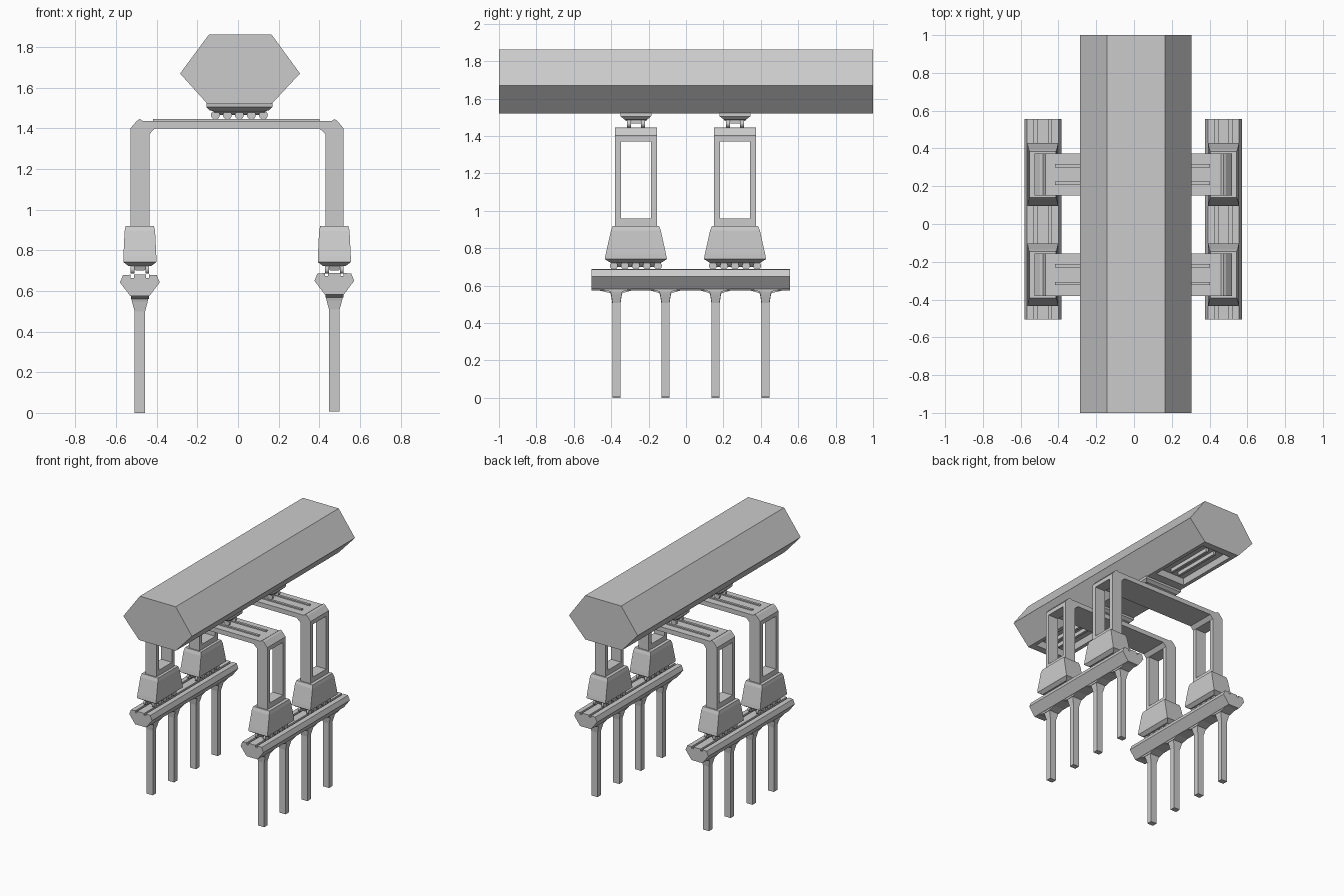
import bpy, bmesh, math
from mathutils import Matrix

if "Cube" in bpy.data.objects:
    bpy.data.objects.remove(bpy.data.objects["Cube"])

grey = bpy.data.materials.new("concrete_grey")
grey.diffuse_color = (0.6, 0.6, 0.6, 1)
grey.use_nodes = True
grey.node_tree.nodes["Principled BSDF"].inputs["Base Color"].default_value = grey.diffuse_color


def finish(name, bm):
    bmesh.ops.recalc_face_normals(bm, faces=bm.faces)
    mesh = bpy.data.meshes.new(name)
    bm.to_mesh(mesh)
    bm.free()
    mesh.materials.append(grey)
    ob = bpy.data.objects.new(name, mesh)
    bpy.context.collection.objects.link(ob)
    return ob


def prism(name, pts, axis, a, b):
    """Extrude a 2D outline along x (points are y,z) or y (points are x,z)."""
    bm = bmesh.new()
    place = (lambda p, t: (t, p[0], p[1])) if axis == 'x' else (lambda p, t: (p[0], t, p[1]))
    ends = [[bm.verts.new(place(p, t)) for p in pts] for t in (a, b)]
    for e in ends:
        bm.faces.new(e)
    n = len(pts)
    for i in range(n):
        j = (i + 1) % n
        bm.faces.new((ends[0][i], ends[0][j], ends[1][j], ends[1][i]))
    return finish(name, bm)


def stack(name, cx, cy, layers):
    """Loft rectangles given as (z, half width x, half width y)."""
    bm = bmesh.new()
    rings = [[bm.verts.new((cx + sx * hx, cy + sy * hy, z))
              for sx, sy in ((-1, -1), (1, -1), (1, 1), (-1, 1))] for z, hx, hy in layers]
    bm.faces.new(rings[0])
    bm.faces.new(rings[-1])
    for lo, hi in zip(rings, rings[1:]):
        for i in range(4):
            j = (i + 1) % 4
            bm.faces.new((lo[i], lo[j], hi[j], hi[i]))
    return finish(name, bm)


def wheels(name, centres, radius, width, axis):
    bm = bmesh.new()
    turn = Matrix.Rotation(math.pi / 2, 4, 'Y' if axis == 'x' else 'X')
    for c in centres:
        bmesh.ops.create_cone(bm, cap_ends=True, segments=16, radius1=radius, radius2=radius,
                              depth=width, matrix=Matrix.Translation(c) @ turn)
    ob = finish(name, bm)
    for p in ob.data.polygons:
        p.use_smooth = len(p.vertices) == 4
    return ob


def cut(ob, cutter):
    mod = ob.modifiers.new("opening", 'BOOLEAN')
    mod.operation = 'DIFFERENCE'
    mod.solver = 'EXACT'
    mod.object = cutter
    cutter.hide_render = True
    cutter.hide_set(True)


FRAMES = (-0.268, 0.262)
SIDES = ((-0.483, 0.0), (0.474, 0.008))
ROLL = [(i - 2) * 0.059 for i in range(5)]

# Long six-sided hull with a sunken bay under each end
hull = prism("hull", [(-.15, 1.52), (.165, 1.52), (.305, 1.67), (.165, 1.862),
                      (-.143, 1.862), (-.285, 1.67)], 'y', -1, 1)
for s in (-1, 1):
    cut(hull, stack("bay_cutter", .008, s * .68, [(1.50, .135, .27), (1.565, .115, .25)]))
    for dx in (-.035, .035):
        stack("bay_rail", .008 + dx, s * .68, [(1.535, .01, .2), (1.57, .01, .2)])

for y in FRAMES:
    # Portal frame: two legs and a crossbeam in one profile, legs pierced along x
    frame = prism("portal_frame", [
        (-.528, .90), (-.528, 1.402), (-.497, 1.438), (-.482, 1.446), (-.468, 1.436),
        (.46, 1.436), (.474, 1.446), (.488, 1.438), (.518, 1.402), (.518, .90),
        (.43, .90), (.43, 1.372), (.40, 1.400), (-.41, 1.400), (-.435, 1.372), (-.435, .90)],
        'y', y - .112, y + .112)
    cut(frame, stack("leg_cutter", 0, y, [(.96, .8, .08), (1.37, .8, .08)]))

    # Raised rails and rollers under the hull
    for dy in (-.047, .047):
        stack("beam_rail", -.008, y + dy, [(1.43, .41, .009), (1.445, .41, .009)])
        wheels("hull_rollers", [(.007 + r, y + dy * .8, 1.466) for r in ROLL], .022, .022, 'y')
    stack("hull_bogie", .007, y, [(1.466, .125, .022), (1.485, .125, .06), (1.488, .145, .06),
                                  (1.505, .162, .082), (1.525, .162, .085)])

    # Foot housings with their rollers
    for x, dz in SIDES:
        stack("foot_housing", x, y, [(.722, .055, .135), (.742, .081, .166), (.77, .081, .161),
                                     (.895, .075, .133), (.92, .069, .123)])
        stack("foot_bogie", x, y, [(.70, .02, .12), (.725, .045, .13)])
        for dx in (-.036, .036):
            wheels("foot_rollers", [(x + dx, y + r, .706) for r in ROLL], .021, .018, 'x')

COLUMNS = (-.372, -.11, .158, .425)
for x, dz in SIDES:
    # Track girder with two running grooves
    half = [(.047, .575), (.098, .642), (.083, .678), (.046, .68), (.046, .665), (.030, .665), (.030, .68)]
    outline = half + [(-a, b) for a, b in reversed(half)]
    prism("track_girder", [(x + a, b + dz) for a, b in outline], 'y', -.505, .555)

    # Arched underside between the columns
    arch = [(-.505, .60), (-.505, .583)]
    for i, c in enumerate(COLUMNS):
        arch += [(c - .032, .56), (c + .032, .56)]
        if i < 3:
            arch.append(((c + COLUMNS[i + 1]) / 2, .588))
    arch += [(.555, .583), (.555, .60)]
    prism("girder_haunch", [(a, b + dz) for a, b in arch], 'x', x - .044, x + .044)

    # Columns flaring into the girder
    for c in COLUMNS:
        stack("column", x, c, [(dz, .026, .021), (.50 + dz, .026, .021),
                               (.545 + dz, .038, .028), (.575 + dz, .044, .036)])
